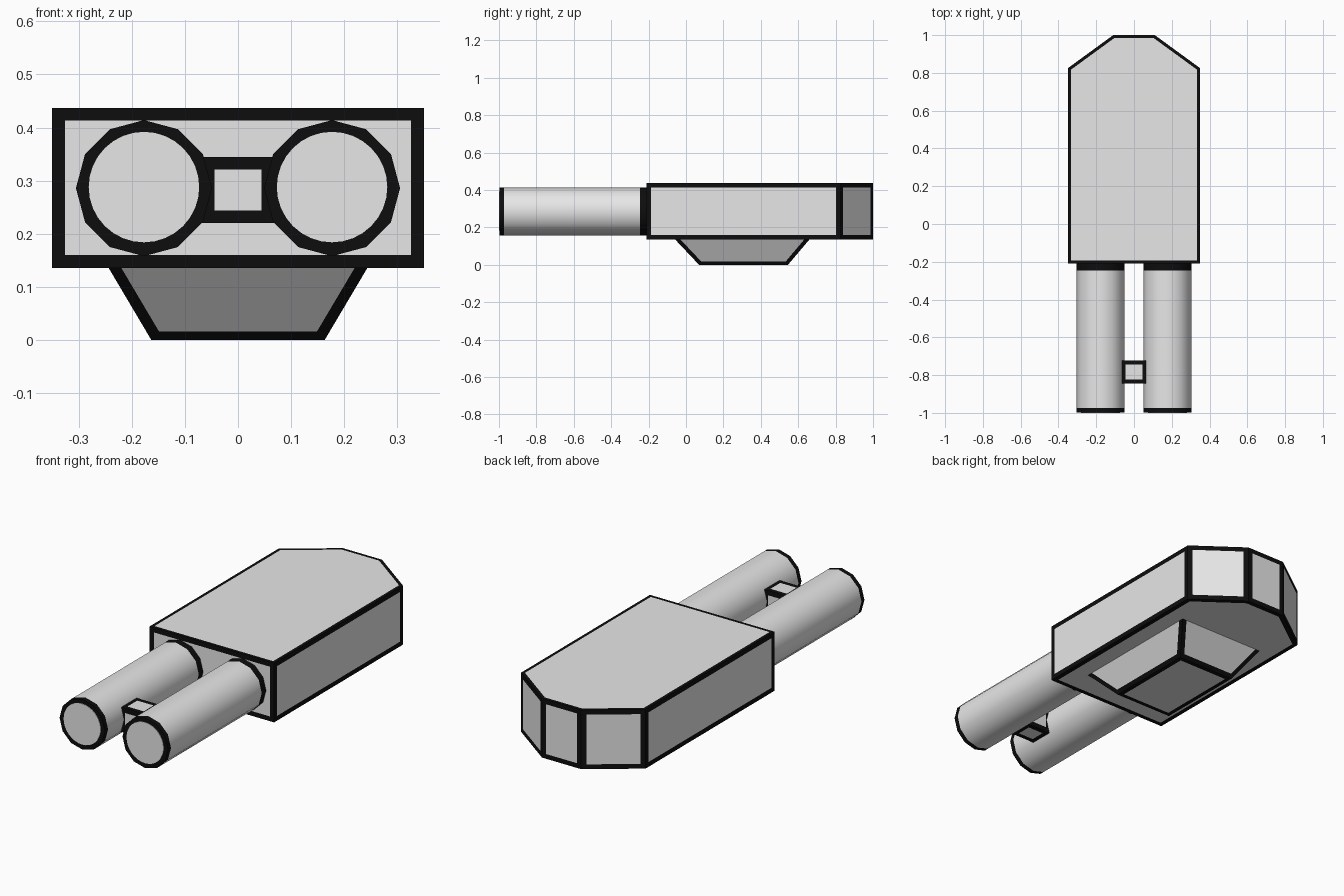
import bpy, bmesh, math

if "Cube" in bpy.data.objects:
    bpy.data.objects.remove(bpy.data.objects["Cube"])


def material(name, rgb):
    m = bpy.data.materials.new(name)
    m.diffuse_color = (*rgb, 1)
    m.use_nodes = True
    m.node_tree.nodes["Principled BSDF"].inputs["Base Color"].default_value = m.diffuse_color
    return m


PALE = material("pale grey", (0.8, 0.8, 0.8))
BLACK = material("ink black", (0.004, 0.004, 0.004))


def finish(bm, name):
    me = bpy.data.meshes.new(name)
    bm.to_mesh(me)
    bm.free()
    me.materials.append(PALE)
    me.materials.append(BLACK)
    ob = bpy.data.objects.new(name, me)
    bpy.context.collection.objects.link(ob)
    return ob


def loft(bm, rings, caps=True):
    """Join point rings into a skin, closing both ends."""
    rows = [[bm.verts.new(p) for p in r] for r in rings]
    n = len(rows[0])
    bands = []
    for a, b in zip(rows, rows[1:]):
        bands.append([bm.faces.new((a[i], a[(i + 1) % n], b[(i + 1) % n], b[i]))
                      for i in range(n)])
    if caps:
        bm.faces.new(rows[0])
        bm.faces.new(rows[-1])
    bmesh.ops.recalc_face_normals(bm, faces=bm.faces[:])
    return bands


def outlined(name, rings, width):
    """Solid whose every face is a pale panel inside a black border."""
    bm = bmesh.new()
    loft(bm, rings)
    bm.normal_update()
    for f in bm.faces[:]:
        rim = bmesh.ops.inset_individual(bm, faces=[f], thickness=width(f.normal),
                                         use_even_offset=True)["faces"]
        for r in rim:
            r.material_index = 1
    return finish(bm, name)


def rect(x, y0, y1, z):
    return [(-x, y0, z), (x, y0, z), (x, y1, z), (-x, y1, z)]


# Main body: box with a chamfered nose at the back
plan = [(-0.35, -0.21), (0.35, -0.21), (0.35, 0.825),
        (0.11, 1.0), (-0.11, 1.0), (-0.35, 0.825)]
outlined("main_body", [[(x, y, z) for x, y in plan] for z in (0.136, 0.437)],
         lambda n: 0.016 if n.z > 0.5 else 0.024)

# Tapered keel, running up slightly into the body
outlined("keel", [rect(0.163, 0.07, 0.545, 0), rect(0.259, -0.083, 0.682, 0.162)],
         lambda n: 0.022)

# Bridge block between the barrels
outlined("bridge_block", [rect(0.068, -0.845, -0.722, z) for z in (0.22, 0.345)],
         lambda n: 0.022 if n.z > 0.5 else 0.024)


def circle(cx, cz, r, y, n):
    return [(cx + r * math.cos(math.tau * i / n), y,
             cz + r * math.sin(math.tau * i / n)) for i in range(n)]


for side, s in (("left", -1), ("right", 1)):
    # Barrel: twelve smooth sides with black bands at both ends
    cx = s * 0.177
    bm = bmesh.new()
    bands = loft(bm, [circle(cx, 0.286, 0.128, y, 12)
                      for y in (-0.998, -0.974, -0.245, -0.18)])
    for f in bm.faces:
        f.material_index = 1
    for band in bands:
        for f in band:
            f.smooth = True
    for f in bands[1]:
        f.material_index = 0
    for e in bm.edges:
        if any(len(f.verts) > 4 for f in e.link_faces):
            e.smooth = False
    finish(bm, side + "_barrel")

    # Pale round disc on the barrel end
    bm = bmesh.new()
    loft(bm, [circle(cx, 0.288, 0.104, y, 32) for y in (-1.0, -0.997)])
    finish(bm, side + "_barrel_disc")
